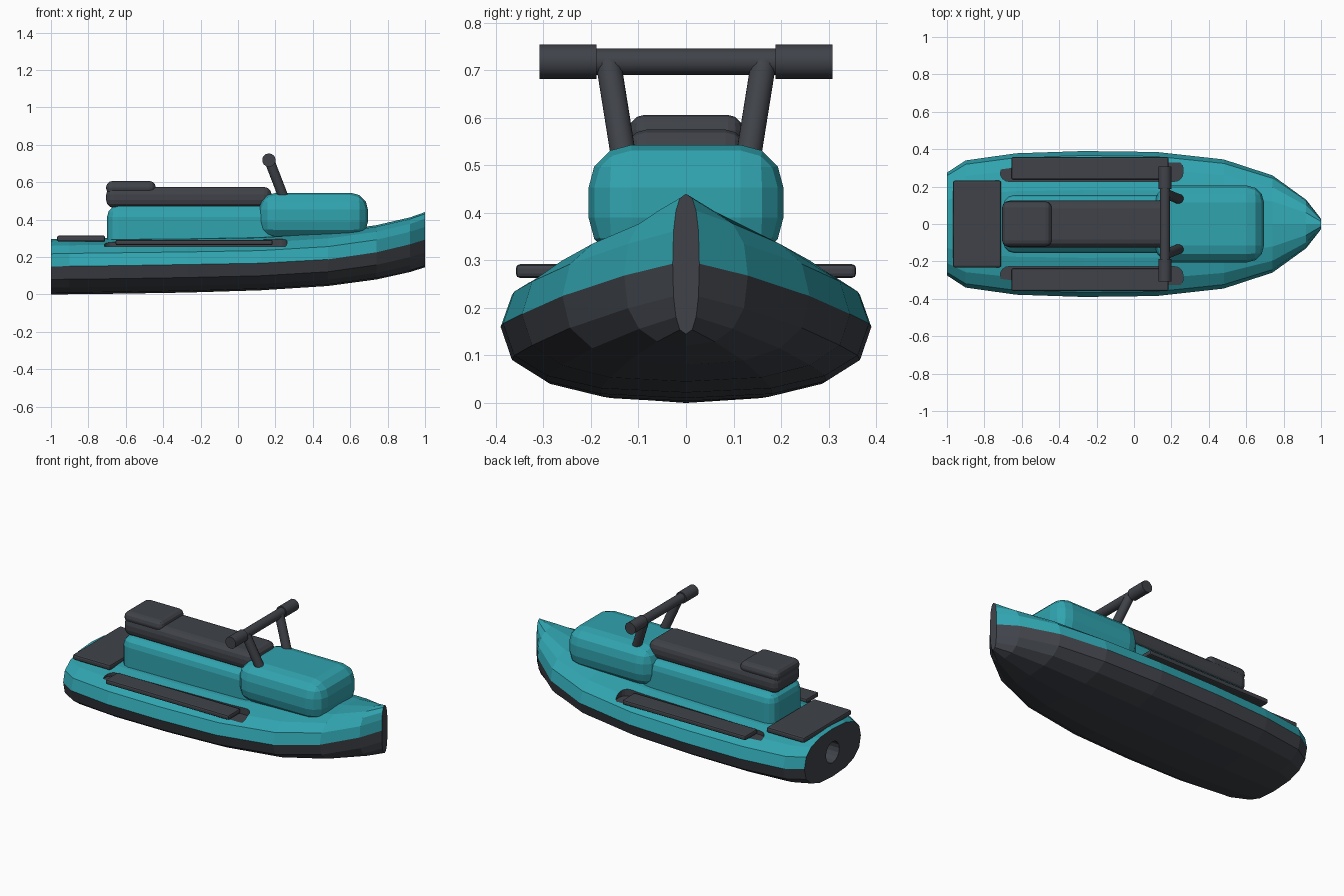
import bpy, bmesh, math
from mathutils import Vector

if "Cube" in bpy.data.objects:
    bpy.data.objects.remove(bpy.data.objects["Cube"])


def material(name, rgb):
    m = bpy.data.materials.new(name)
    m.diffuse_color = (*rgb, 1)
    m.use_nodes = True
    m.node_tree.nodes["Principled BSDF"].inputs["Base Color"].default_value = m.diffuse_color
    return m


TEAL = material("teal_paint", (0.03, 0.37, 0.43))
DARK = material("dark_rubber", (0.05, 0.055, 0.066))


def finish(name, bm, mats):
    me = bpy.data.meshes.new(name)
    bmesh.ops.recalc_face_normals(bm, faces=bm.faces)
    bm.to_mesh(me)
    bm.free()
    for m in mats:
        me.materials.append(m)
    ob = bpy.data.objects.new(name, me)
    bpy.context.collection.objects.link(ob)
    return ob


def box(name, x, y, z, mat, bevel, segments=3, upright=False):
    """Rounded box from ranges; upright rounds only the vertical edges."""
    bm = bmesh.new()
    bmesh.ops.create_cube(bm, size=1)
    for v in bm.verts:
        v.co = [r[0] + (c + 0.5) * (r[1] - r[0]) for c, r in zip(v.co, (x, y, z))]
    edges = [e for e in bm.edges if not upright
             or abs(e.verts[0].co.z - e.verts[1].co.z) > 1e-4]
    bmesh.ops.bevel(bm, geom=edges, offset=bevel, segments=segments,
                    profile=0.5, affect='EDGES', clamp_overlap=True)
    return finish(name, bm, [mat])


def rod(name, a, b, r, mat, sides=14):
    a, b = Vector(a), Vector(b)
    bm = bmesh.new()
    bmesh.ops.create_cone(bm, cap_ends=True, segments=sides, radius1=r,
                          radius2=r, depth=(b - a).length)
    rot = (b - a).to_track_quat('Z', 'Y')
    for v in bm.verts:
        v.co = rot @ v.co + (a + b) / 2
    ob = finish(name, bm, [mat])
    bpy.ops.object.select_all(action='DESELECT')
    ob.select_set(True)
    bpy.context.view_layer.objects.active = ob
    bpy.ops.object.shade_smooth_by_angle(angle=math.radians(35))
    return ob


# Hull stations: x, half width, keel z, waterline z, deck z
STATIONS = [
    (-1.00, 0.275, 0.000, 0.150, 0.295),
    (-0.90, 0.340, 0.001, 0.151, 0.298),
    (-0.63, 0.378, 0.004, 0.154, 0.302),
    (-0.27, 0.390, 0.010, 0.160, 0.305),
    (0.12, 0.385, 0.022, 0.167, 0.312),
    (0.48, 0.345, 0.045, 0.187, 0.335),
    (0.74, 0.260, 0.080, 0.225, 0.370),
    (0.92, 0.130, 0.120, 0.268, 0.412),
    (1.00, 0.028, 0.145, 0.293, 0.440),
]
N = 16


def ring(bm, x, w, z0, zm, z1, power):
    verts = []
    for i in range(N):
        a = 2 * math.pi * i / N
        c, s = math.cos(a), math.sin(a)
        up = math.copysign(abs(s) ** power, s)
        h = (z1 - zm) if s > 0 else (zm - z0)
        verts.append(bm.verts.new((x, math.copysign(abs(c) ** power, c) * w, zm + up * h)))
    return verts


# Hull with a jet outlet sunk into the stern
bm = bmesh.new()
rings = [ring(bm, -0.86, 0.065, 0.085, 0.15, 0.215, 1),
         ring(bm, -1.0, 0.065, 0.085, 0.15, 0.215, 1)]
rings += [ring(bm, *s, 0.8) for s in STATIONS]
for k in range(len(rings) - 1):
    for i in range(N):
        j = (i + 1) % N
        f = bm.faces.new((rings[k][i], rings[k][j], rings[k + 1][j], rings[k + 1][i]))
        f.material_index = 0 if (k >= 2 and i < N // 2) else 1
for r in (rings[0], rings[-1]):
    bm.faces.new(r).material_index = 1
hull = finish("hull", bm, [TEAL, DARK])

for side, label in ((-1, "right"), (1, "left")):
    # Footwell recess
    ys = sorted((side * 0.228, side * 0.342))
    cutter = box(label + "_footwell_cutter", (-0.715, 0.262), ys, (0.255, 0.45),
                 DARK, 0.045, 4, True)
    cutter.hide_render = True
    cutter.hide_viewport = True
    mod = hull.modifiers.new(label + "_footwell", 'BOOLEAN')
    mod.operation = 'DIFFERENCE'
    mod.solver = 'EXACT'
    mod.material_mode = 'TRANSFER'
    mod.object = cutter
    # Foot pad
    ys = sorted((side * 0.238, side * 0.358))
    box(label + "_foot_pad", (-0.655, 0.185), ys, (0.263, 0.292), DARK, 0.009, 2)
    # Handlebar post and grip
    rod(label + "_handlebar_post", (0.255, side * 0.127, 0.49),
        (0.168, side * 0.163, 0.715), 0.027, DARK)
    rod(label + "_grip", (0.165, side * 0.188, 0.718), (0.165, side * 0.308, 0.718),
        0.036, DARK)

rod("handlebar", (0.165, -0.2, 0.718), (0.165, 0.2, 0.718), 0.028, DARK)

# Body, seat and stern mat
box("seat_base", (-0.70, 0.22), (-0.155, 0.155), (0.22, 0.475), TEAL, 0.06)
box("console", (0.112, 0.695), (-0.205, 0.205), (0.30, 0.543), TEAL, 0.09)
box("seat", (-0.705, 0.18), (-0.125, 0.125), (0.462, 0.575), DARK, 0.042)
box("seat_backrest", (-0.705, -0.44), (-0.12, 0.12), (0.535, 0.606), DARK, 0.032)
box("stern_mat", (-0.967, -0.71), (-0.232, 0.232), (0.282, 0.315), DARK, 0.01, 2)
